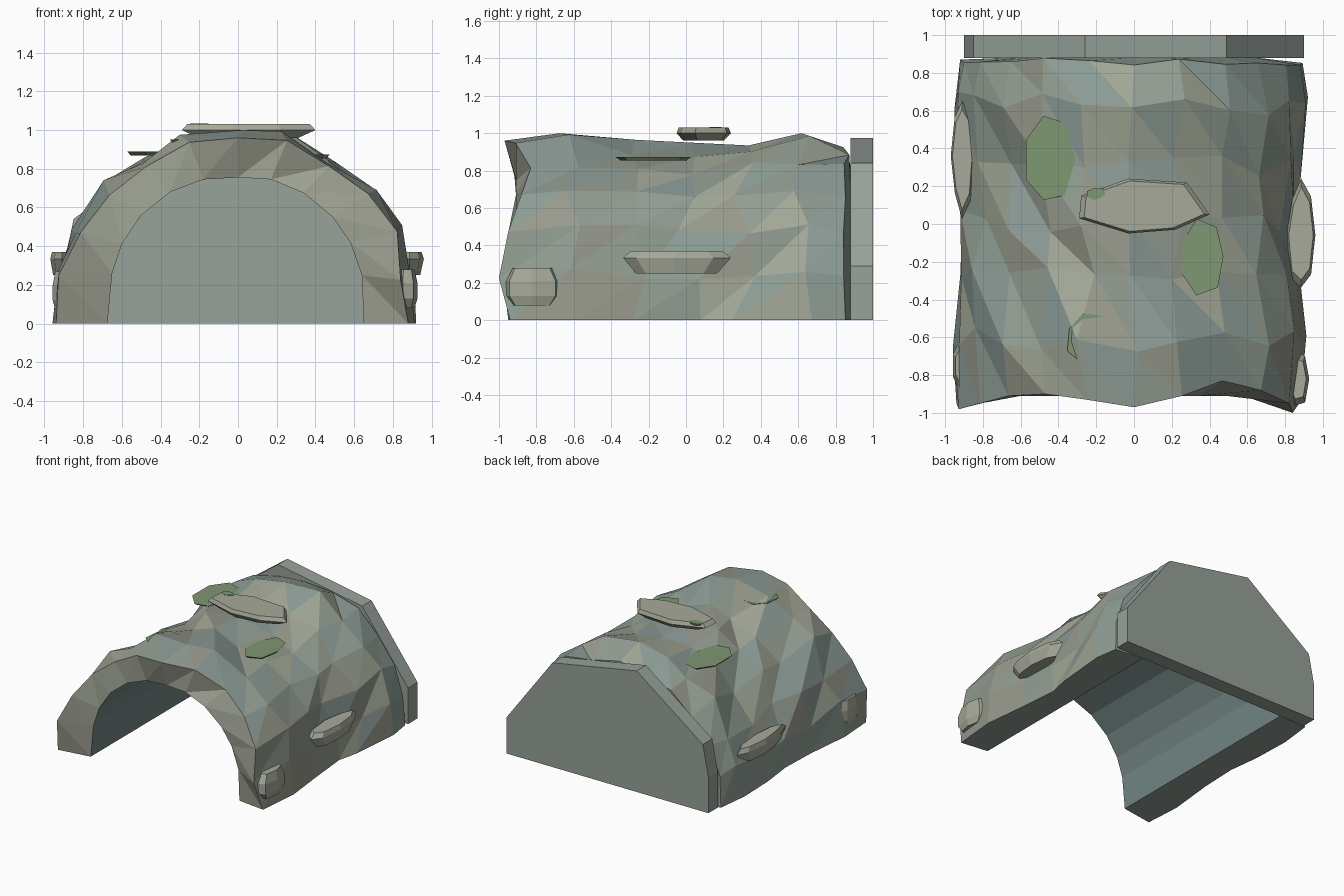
import bpy, bmesh, random
from math import sin, cos, pi

if "Cube" in bpy.data.objects:
    bpy.data.objects.remove(bpy.data.objects["Cube"])

random.seed(11)


def material(name, rgb):
    m = bpy.data.materials.new(name)
    m.diffuse_color = (*rgb, 1)
    m.use_nodes = True
    m.node_tree.nodes["Principled BSDF"].inputs["Base Color"].default_value = m.diffuse_color
    return m


STONE = [material("stone_green", (0.29, 0.34, 0.29)),
         material("stone_teal", (0.27, 0.34, 0.31)),
         material("stone_light", (0.36, 0.39, 0.31)),
         material("stone_warm", (0.31, 0.32, 0.26))]
INNER = material("inner_stone", (0.17, 0.24, 0.23))
WALL = material("wall_stone", (0.31, 0.36, 0.32))
LEDGE = material("ledge_stone", (0.38, 0.40, 0.32))
MOSS = material("moss", (0.21, 0.31, 0.17))


def finish(bm, name, mats):
    bmesh.ops.recalc_face_normals(bm, faces=bm.faces)
    me = bpy.data.meshes.new(name)
    bm.to_mesh(me)
    bm.free()
    for m in mats:
        me.materials.append(m)
    ob = bpy.data.objects.new(name, me)
    bpy.context.collection.objects.link(ob)
    return ob


def stacked(name, rings, mat):
    """Closed solid lofted through rings of equal point count."""
    bm = bmesh.new()
    vs = [[bm.verts.new(p) for p in ring] for ring in rings]
    n = len(vs[0])
    for a, b in zip(vs, vs[1:]):
        for i in range(n):
            bm.faces.new((a[i], a[(i + 1) % n], b[(i + 1) % n], b[i]))
    bm.faces.new(vs[0])
    bm.faces.new(vs[-1])
    return finish(bm, name, [mat])


def rock(name, center, size, levels, mat, sides=8, jitter=0.1):
    """Irregular disc: levels are (height fraction, outline scale)."""
    cx, cy, cz = center
    sx, sy, sz = (s / 2 for s in size)
    wob = [1 + random.uniform(-jitter, jitter) for _ in range(sides)]
    rings = []
    for h, s in levels:
        rings.append([(cx + sx * s * w * cos(2 * pi * i / sides),
                       cy + sy * s * w * sin(2 * pi * i / sides), cz + sz * h)
                      for i, w in enumerate(wob)])
    return stacked(name, rings, mat)


# rocky arch: 12 segments around, rippled outside and plain inside
SEG = 12
front_r = [.88, .87, .95, .95, .94, .98, .96, .97, .94, .94, .94, .96, .94]
front_y = [-.94, -1, -.95, -.88, -.83, -.91, -.97, -.93, -.90, -.91, -.95, -.98, -.95]
ring_y = [-.95, -.61, -.24, .02, .31, .64, .86]
ripple = [.95, .985, .95, .945, .935, .985, .935]
crown = [.96, 1.0, .965, .95, .935, 1.0, .925]
right_x = [.88, .92, .88, .86, .88, .94, .90]
left_x = [.94, .965, .935, .925, .94, .965, .925]
inner_x = [.65, .64, .58, .49, .34, .17, 0, -.18, -.35, -.5, -.6, -.65, -.675]
inner_z = [0, .25, .42, .55, .675, .745, .755, .745, .68, .56, .41, .26, 0]

bm = bmesh.new()
outer = []
for j, (y, s) in enumerate(zip(ring_y, ripple)):
    row = []
    for i in range(SEG + 1):
        a = pi * i / SEG
        # bumps alternate over the grid so that neighbouring facets tilt apart
        r = s + .018 * (-1) ** (i + j) + random.uniform(-.022, .022)
        yy = y + random.uniform(-.065, .065)
        if i < 2:
            r = right_x[j] + random.uniform(-.02, .005) + .02 * i
        elif i > SEG - 2:
            r = left_x[j] + random.uniform(-.02, .005) + .02 * (SEG - i)
        elif i == 6:
            r = crown[j]
        elif i in (4, 5) and j in (2, 3):
            r -= .035                      # hollow holding the moss
        if j == 0:
            r, yy = front_r[i], front_y[i]
        elif j == 6:
            yy = y + random.uniform(-.02, .02)
        else:
            a += random.uniform(-.04, .04) if 0 < i < SEG else 0
        row.append(bm.verts.new((r * cos(a), yy, r * sin(a))))
    outer.append(row)
inner = [[bm.verts.new((x, y, z)) for x, z in zip(inner_x, inner_z)]
         for y in (-.91, .88)]


def strip(a, b, choices):
    """Triangulated band between two rows, each facet with its own tint."""
    for i in range(len(a) - 1):
        p, q, r, s = a[i], a[i + 1], b[i + 1], b[i]
        for tri in ((p, q, r), (p, r, s)):
            bm.faces.new(tri).material_index = random.choice(choices)


for a, b in zip(outer, outer[1:]):
    strip(a, b, (0, 0, 1, 1, 2, 3))
strip(outer[0], inner[0], (2, 3))
strip(inner[0], inner[1], (4,))
strip(inner[1], outer[-1], (1,))
# flat feet along the ground
for i in (0, SEG):
    bm.faces.new([row[i] for row in outer] + [inner[1][i], inner[0][i]])
finish(bm, "rock_arch", STONE + [INNER])

# back wall slab
wall = [(.9, 0), (.9, .29), (.49, .84), (-.26, .975), (-.85, .54), (-.9, .29), (-.9, 0)]
stacked("back_wall", [[(x, y, z) for x, z in wall] for y in (.88, 1.0)], WALL)

# flat stone on the crown
cap = [(-.29, .03), (-.03, -.05), (.22, -.03), (.40, .05), (.28, .22), (-.03, .24), (-.28, .15)]
stacked("top_slab", [[(.05 + (x - .05) * s, .09 + (y - .09) * s, z) for x, y in cap]
                     for z, s in ((.96, .75), (1.0, 1), (1.03, .92))], LEDGE)

# ledges and boulders on the flanks
ledge = ((-1, .75), (.4, 1), (1, .85))
boulder = ((-1, .75), (-.5, 1), (.3, 1), (1, .75))
rock("right_ledge", (.885, -.06, .31), (.15, .59, .12), ledge, LEDGE)
rock("left_ledge", (-.91, .36, .31), (.12, .62, .12), ledge, LEDGE)
rock("right_boulder", (.865, -.82, .18), (.12, .29, .20), boulder, LEDGE, 7)
rock("left_boulder", (-.905, -.75, .17), (.11, .27, .20), boulder, LEDGE, 7)

# moss patches
flat = ((-1, .85), (1, 1))
for k, (c, s) in enumerate([((-.45, .34, .878), (.25, .45, .02)),
                            ((.36, -.17, .863), (.26, .41, .02)),
                            ((-.24, -.61, .942), (.24, .27, .02)),
                            ((-.20, .16, 1.025), (.10, .06, .016))]):
    rock(f"moss_patch_{k + 1}", c, s, flat, MOSS, 7, 0.15)
